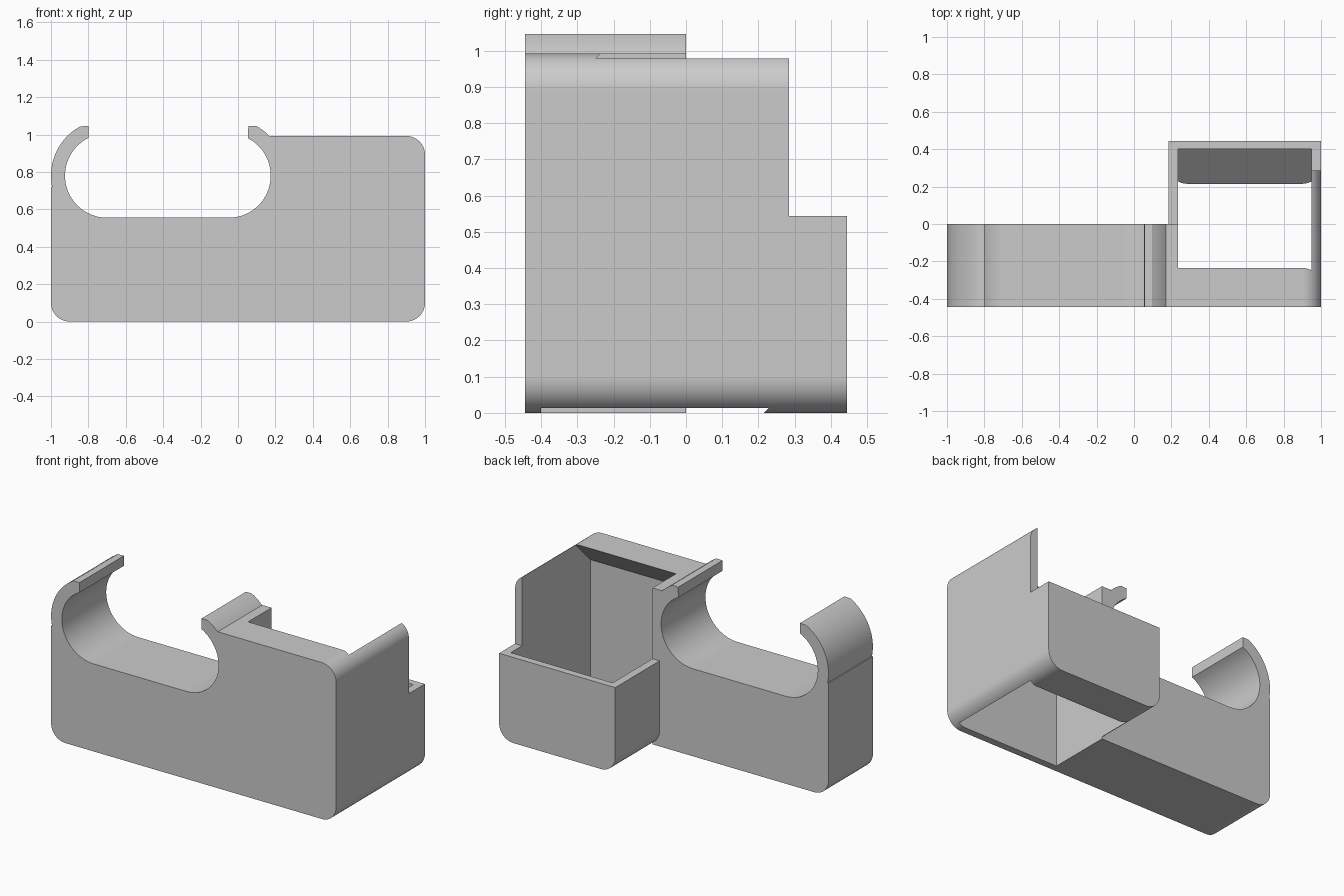
import bpy, bmesh
from math import sin, cos, radians
from mathutils import Vector

cube = bpy.data.objects.get("Cube")
if cube:
    bpy.data.objects.remove(cube, do_unlink=True)

grey = bpy.data.materials.new("plain grey")
grey.use_nodes = True
grey.diffuse_color = (0.6, 0.6, 0.6, 1)
grey.node_tree.nodes["Principled BSDF"].inputs["Base Color"].default_value = (0.6, 0.6, 0.6, 1)

FRONT, BACK, TOP, LOW_TOP, FILLET = -0.445, 0.445, 0.992, 0.543, 0.1


def arc(cx, cz, r, start, end, steps=14):
    """Points along an arc, angles in degrees."""
    angles = [radians(start + (end - start) * i / steps) for i in range(steps + 1)]
    return [(cx + r * cos(a), cz + r * sin(a)) for a in angles]


def extrude(name, profile, axis, start, end):
    """Solid from a closed profile: (x, z) along y, or (y, z) along x."""
    def place(p, t):
        return (p[0], t, p[1]) if axis == "y" else (t, p[0], p[1])
    bm = bmesh.new()
    face = bm.faces.new([bm.verts.new(place(p, start)) for p in profile])
    ext = bmesh.ops.extrude_face_region(bm, geom=[face])
    moved = [v for v in ext["geom"] if isinstance(v, bmesh.types.BMVert)]
    step = Vector((0, end - start, 0)) if axis == "y" else Vector((end - start, 0, 0))
    bmesh.ops.translate(bm, verts=moved, vec=step)
    bmesh.ops.recalc_face_normals(bm, faces=bm.faces)
    mesh = bpy.data.meshes.new(name)
    bm.to_mesh(mesh)
    bm.free()
    mesh.materials.append(grey)
    obj = bpy.data.objects.new(name, mesh)
    bpy.context.collection.objects.link(obj)
    return obj


def combine(target, other, operation):
    """Apply a boolean and discard the second solid."""
    mod = target.modifiers.new(operation.lower(), "BOOLEAN")
    mod.operation = operation
    mod.solver = "EXACT"
    mod.object = other
    bpy.context.view_layer.objects.active = target
    bpy.ops.object.modifier_apply(modifier=mod.name)
    bpy.data.objects.remove(other, do_unlink=True)


# Shared rounded corners
lower_right = arc(1 - FILLET, FILLET, FILLET, -90, 0)
upper_right = arc(1 - FILLET, TOP - FILLET, FILLET, 0, 90)

# Front body with the open slot and its two snap-in lips
slot_z, slot_r, clip_r = 0.78, 0.225, 0.3
left_x, right_x, lip_top = -0.7, -0.05, 1.045
profile = arc(-1 + FILLET, FILLET, FILLET, 180, 270) + lower_right + upper_right
profile += [(0.17, TOP)]
profile += arc(right_x, slot_z, 0.304, 43, 61, 5)
profile += [(0.055, lip_top)]
profile += arc(right_x, slot_z, slot_r, 62.5, -90, 28)
profile += arc(left_x, slot_z, slot_r, 270, 116.5, 28)
profile += [(-0.8, lip_top)]
profile += arc(left_x, slot_z, clip_r, 118.5, 192, 18)
profile += [(-1, 0.718)]
body = extrude("holder_body", profile, "y", FRONT, 0)

# Low rear box
low_box = extrude("low_box", arc(0.185 + FILLET, FILLET, FILLET, 180, 270) + lower_right
                  + [(1, LOW_TOP), (0.185, LOW_TOP)], "y", 0, BACK)
combine(body, low_box, "UNION")

# Tall side wall, trimmed to thickness by the cavity
side_wall = extrude("side_wall", [(0.9, LOW_TOP), (1, LOW_TOP)] + upper_right,
                    "y", 0, 0.285)
combine(body, side_wall, "UNION")

# Through cavity with sloped upper front and lower back
cavity = extrude("cavity_cutter", [(-0.4, -0.1), (0.115, -0.1), (0.4, 0.185), (0.4, 1.1),
                                   (-0.127, 1.1), (-0.4, 0.827)], "x", 0.235, 0.95)
combine(body, cavity, "DIFFERENCE")

# Smooth fillets, crisp edges
bpy.ops.object.select_all(action="DESELECT")
body.select_set(True)
bpy.context.view_layer.objects.active = body
bpy.ops.object.shade_smooth_by_angle(angle=radians(25))
weighted = body.modifiers.new("even_shading", "WEIGHTED_NORMAL")
weighted.keep_sharp = True
